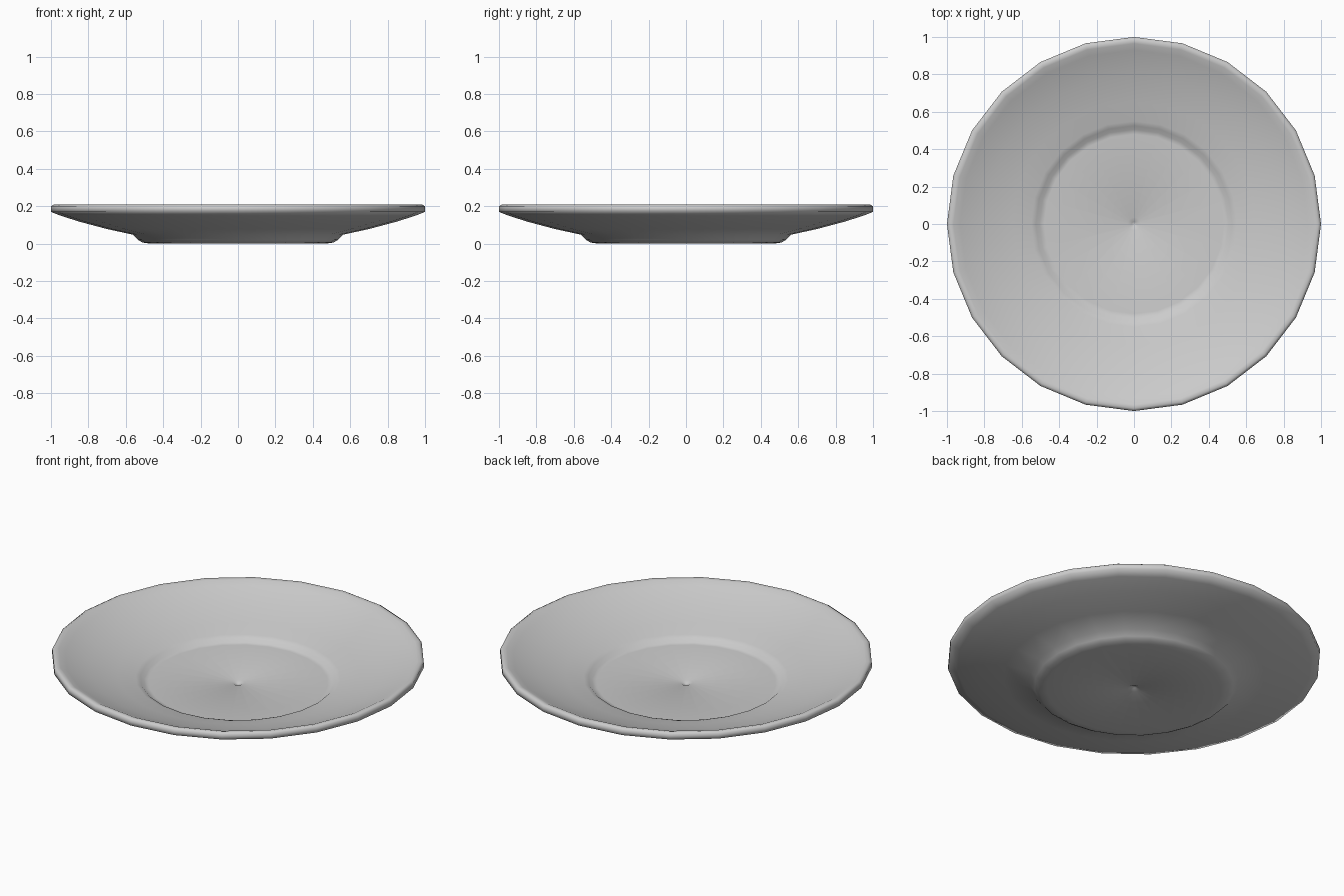
import bpy, bmesh, math

if "Cube" in bpy.data.objects:
    bpy.data.objects.remove(bpy.data.objects["Cube"])

SIDES = 24

# half cross-section (radius, height): underside centre -> rim -> upper centre
profile = [
    (0.0, 0.018), (0.012, 0.014), (0.035, 0.002),                # dimple below
    (0.47, 0.0), (0.51, 0.006), (0.535, 0.02), (0.562, 0.048),   # foot
    (0.70, 0.078), (0.85, 0.118), (0.95, 0.15), (1.0, 0.17),     # outer slope
    (1.0, 0.2), (0.985, 0.209), (0.965, 0.205),                  # rim
    (0.93, 0.188), (0.80, 0.138), (0.65, 0.095), (0.55, 0.072),  # inner slope
    (0.525, 0.064), (0.505, 0.046), (0.48, 0.043),               # step to well
    (0.035, 0.043), (0.012, 0.033), (0.0, 0.028),                # dimple above
]


def lathe(name, pts, sides):
    bm = bmesh.new()
    rings = []
    for r, z in pts:
        n = sides if r > 0 else 1
        rings.append([bm.verts.new((r * math.cos(2 * math.pi * i / sides),
                                    r * math.sin(2 * math.pi * i / sides), z))
                      for i in range(n)])
    for a, b in zip(rings, rings[1:]):
        for i in range(sides):
            j = (i + 1) % sides
            if len(a) == 1:
                bm.faces.new((a[0], b[j], b[i]))
            elif len(b) == 1:
                bm.faces.new((a[i], a[j], b[0]))
            else:
                bm.faces.new((a[i], a[j], b[j], b[i]))
    bmesh.ops.recalc_face_normals(bm, faces=bm.faces)
    mesh = bpy.data.meshes.new(name)
    bm.to_mesh(mesh)
    bm.free()
    for p in mesh.polygons:
        p.use_smooth = True
    obj = bpy.data.objects.new(name, mesh)
    bpy.context.collection.objects.link(obj)
    return obj


# shallow plate with foot, raised rim and sunken well
lathe("plate", profile, SIDES)
